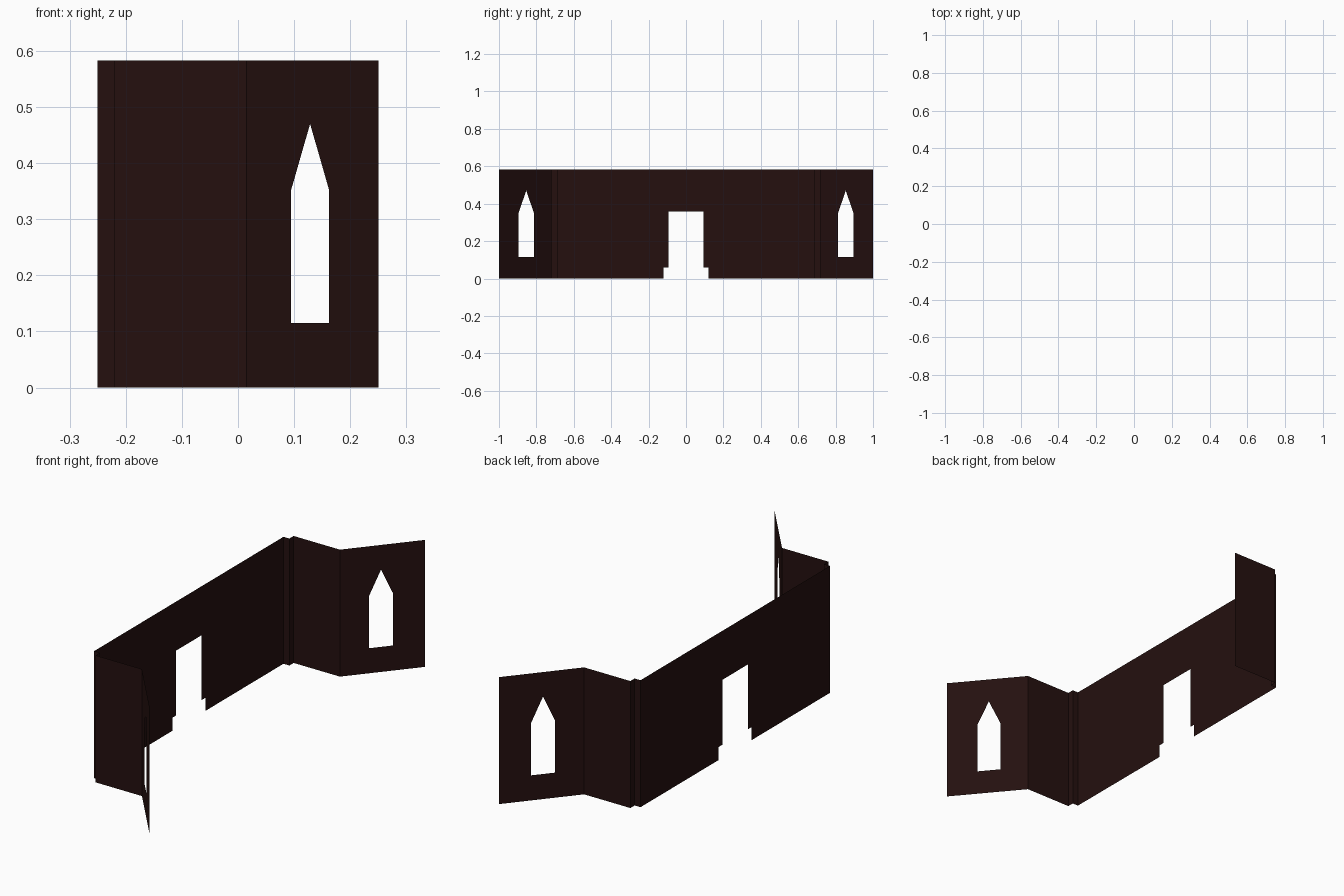
import bpy
import bmesh

if "Cube" in bpy.data.objects:
    bpy.data.objects.remove(bpy.data.objects["Cube"])

H = 0.583  # wall height

wall_mat = bpy.data.materials.new("dark red brown")
wall_mat.diffuse_color = (0.018, 0.0052, 0.0048, 1)
wall_mat.use_nodes = True
wall_mat.node_tree.nodes["Principled BSDF"].inputs["Base Color"].default_value = wall_mat.diffuse_color


def sheet(name, start, end, outlines):
    """Thin wall from start to end (x, y); outlines are lists of (distance 0..1, z)."""
    bm = bmesh.new()
    for outline in outlines:
        bm.faces.new([bm.verts.new((start[0] + (end[0] - start[0]) * u,
                                    start[1] + (end[1] - start[1]) * u, z))
                      for u, z in outline])
    bmesh.ops.remove_doubles(bm, verts=bm.verts[:], dist=0.0001)
    mesh = bpy.data.meshes.new(name)
    bm.to_mesh(mesh)
    bm.free()
    mesh.materials.append(wall_mat)
    obj = bpy.data.objects.new(name, mesh)
    bpy.context.collection.objects.link(obj)
    return obj


full = [[(0, 0), (1, 0), (1, H), (0, H)]]

# long wall with stepped doorway
Y = 0.687
door = [(-Y, 0), (-0.12, 0), (-0.12, 0.06), (-0.093, 0.06), (-0.093, 0.358),
        (0.093, 0.358), (0.093, 0.06), (0.12, 0.06), (0.12, 0), (Y, 0), (Y, H), (-Y, H)]
sheet("door_wall", (-0.25, -Y), (-0.25, Y), [[((y + Y) / (2 * Y), z) for y, z in door]])

# angled wing with pointed window, made of two halves meeting at the apex
a, m, b = 0.34, 0.483, 0.626
left = [(0, 0), (m, 0), (m, 0.115), (a, 0.115), (a, 0.353), (m, 0.47), (m, H), (0, H)]
right = [(1, 0), (1, H), (m, H), (m, 0.47), (b, 0.353), (b, 0.115), (m, 0.115), (m, 0)]

for side, s in (("left", 1), ("right", -1)):
    # small corner jog, side wall and window wing
    sheet(side + "_corner_return", (-0.25, s * Y), (-0.22, s * Y), full)
    sheet(side + "_corner_jog", (-0.22, s * Y), (-0.22, s * 0.718), full)
    sheet(side + "_side_wall", (-0.22, s * 0.718), (0.015, s * 0.718), full)
    sheet(side + "_window_wing", (0.015, s * 0.718), (0.25, s * 1.0), [left, right])
